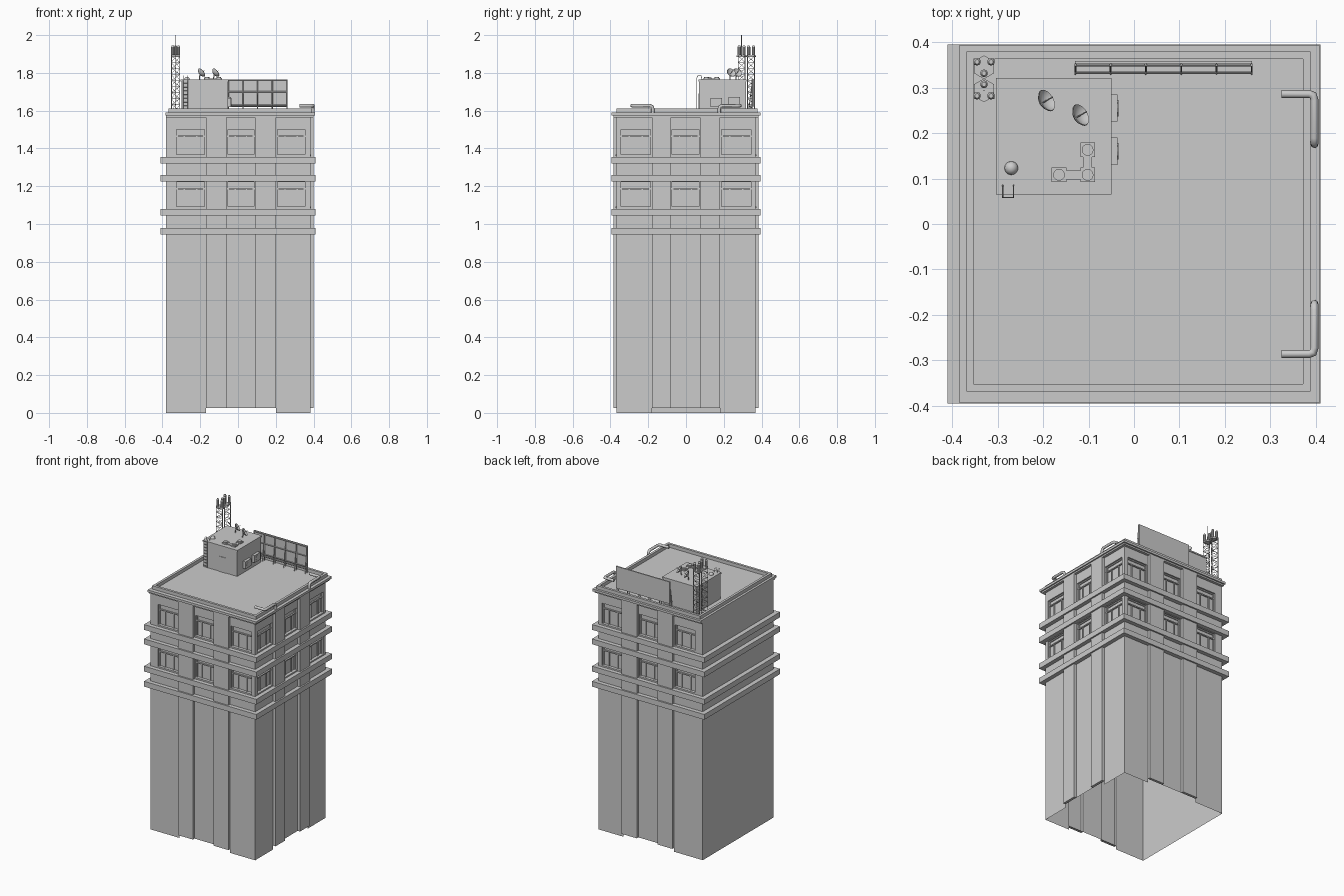
import bpy, bmesh, math
from mathutils import Vector, Matrix

if "Cube" in bpy.data.objects:
    bpy.data.objects.remove(bpy.data.objects["Cube"])

def finish(name, bm, smooth=False, weld=False):
    if weld:
        bmesh.ops.remove_doubles(bm, verts=bm.verts, dist=1e-5)
        bmesh.ops.recalc_face_normals(bm, faces=bm.faces)
    me = bpy.data.meshes.new(name)
    bm.to_mesh(me)
    bm.free()
    ob = bpy.data.objects.new(name, me)
    bpy.context.collection.objects.link(ob)
    if smooth:
        bpy.context.view_layer.objects.active = ob
        ob.select_set(True)
        bpy.ops.object.shade_smooth_by_angle()
        ob.select_set(False)
    return ob

def box(bm, x0, x1, y0, y1, z0, z1):
    m = Matrix.Translation(((x0+x1)/2, (y0+y1)/2, (z0+z1)/2)) @ Matrix.Diagonal((abs(x1-x0), abs(y1-y0), z1-z0, 1))
    bmesh.ops.create_cube(bm, size=1, matrix=m)

def rod(bm, a, b, r, n=4, r2=None):
    a, b = Vector(a), Vector(b)
    d = b - a
    m = Matrix.Translation((a+b)/2) @ d.to_track_quat('Z', 'Y').to_matrix().to_4x4()
    bmesh.ops.create_cone(bm, cap_ends=True, segments=n, radius1=r,
                          radius2=r if r2 is None else r2, depth=d.length, matrix=m)

def ring(bm, x0, x1, y0, y1, z0, z1, t):
    loops = []
    for z, i in ((z0, 0), (z1, 0), (z1, t), (z0, t)):
        loops.append([bm.verts.new(p) for p in ((x0+i, y0+i, z), (x1-i, y0+i, z), (x1-i, y1-i, z), (x0+i, y1-i, z))])
    for k in range(4):
        A, B = loops[k], loops[(k+1) % 4]
        for j in range(4):
            bm.faces.new((A[j], A[(j+1) % 4], B[(j+1) % 4], B[j]))

# ---- tower shell: open at the bottom, piers and window bays on three sides
D, REC, TOP, LIFT = 0.017, 0.016, 1.578, 0.025
FLOORS = ((1.085, 1.222), (1.36, 1.50))
shell, frames = bmesh.new(), bmesh.new()

def quad(*pts):
    shell.faces.new([shell.verts.new(p) for p in pts])

def bay(P, u0, u1, w0, w1, zb):
    us = (u0, w0, w1, u1)
    zs = (zb, FLOORS[0][0], FLOORS[0][1], FLOORS[1][0], FLOORS[1][1], TOP)
    for i in range(3):
        for j in range(5):
            a, b, c, d = us[i], us[i+1], zs[j], zs[j+1]
            if i == 1 and j in (1, 3):
                window(P, a, b, c, d)
            else:
                quad(P(a, D, c), P(b, D, c), P(b, D, d), P(a, D, d))

def window(P, a, b, c, d):
    e = D + REC
    quad(P(a, e, c), P(b, e, c), P(b, e, d), P(a, e, d))
    rim = ((a, c), (b, c), (b, d), (a, d))
    for k in range(4):
        p, q = rim[k], rim[(k+1) % 4]
        quad(P(p[0], D, p[1]), P(q[0], D, q[1]), P(q[0], e, q[1]), P(p[0], e, p[1]))
    # frame bars: jambs, mullions, head, sill and transom
    def bar(s0, s1, z0, z1, out=0.006):
        p, q = P(s0, e-out, z0), P(s1, e, z1)
        box(frames, p[0], q[0], p[1], q[1], z0, z1)
    t = 0.007
    tr = c + (d-c)*0.72
    bar(a, a+t, c, d)
    bar(b-t, b, c, d)
    bar(a, b, d-t, d)
    bar(a, b, tr, tr+t, 0.009)
    bar(a, b, c, c+t, 0.02)
    for f in (0.28, 0.72):
        m = a + (b-a)*f
        bar(m-t/2, m+t/2, c, tr)

def side(P, start, end, bays):
    (l, p0), (p1, p2), (p3, r) = bays
    bay(P, start, p0, max(l, start), p0-0.008, 0)
    bay(P, p1, p2, p1+0.006, p2-0.006, LIFT)
    bay(P, p3, end, p3+0.008, min(r, end), 0)
    for a, b in ((p0, p1), (p2, p3)):
        quad(P(a, 0, LIFT), P(b, 0, LIFT), P(b, 0, TOP), P(a, 0, TOP))
        quad(P(a, 0, LIFT), P(b, 0, LIFT), P(b, D, LIFT), P(a, D, LIFT))
        for u in (a, b):
            quad(P(u, 0, LIFT), P(u, D, LIFT), P(u, D, TOP), P(u, 0, TOP))

YB, XB = 0.385-D, 0.40-D
fb = ((-0.325, -0.17), (-0.06, 0.09), (0.20, 0.355))
rb = ((-0.345, -0.18), (-0.08, 0.075), (0.18, 0.345))
side(lambda u, d, z: (u, -0.385+d, z), -0.38, XB, fb)
side(lambda u, d, z: (u, 0.385-d, z), -0.38, XB, fb)
side(lambda u, d, z: (0.40-d, u, z), -YB, YB, rb)
quad((-0.38, -YB, 0), (-0.38, YB, 0), (-0.38, YB, TOP), (-0.38, -YB, TOP))
finish("tower_shell", shell, weld=True)
finish("window_frames", frames)

# ---- belt ledges, bay heads, cornice and parapet
bm = bmesh.new()
for z in (0.945, 1.045, 1.225, 1.32):
    ring(bm, -0.41, 0.41, -0.395, 0.395, z, z+0.035, 0.031)
finish("belt_ledges", bm, weld=True)
bm = bmesh.new()
ring(bm, -0.38, 0.40, -0.385, 0.385, 1.565, 1.577, 0.018)
finish("bay_heads", bm, weld=True)
bm = bmesh.new()
box(bm, -0.384, 0.408, -0.394, 0.394, 1.575, 1.59)
finish("roof_slab", bm)
bm = bmesh.new()
ring(bm, -0.369, 0.388, -0.368, 0.379, 1.588, 1.612, 0.016)
finish("parapet", bm, weld=True)

# ---- rooftop hut with its door, wall units and roof vents
bm = bmesh.new()
box(bm, -0.30, -0.054, 0.069, 0.317, 1.59, 1.757)
box(bm, -0.304, -0.05, 0.065, 0.321, 1.755, 1.764)
box(bm, -0.19, -0.135, 0.066, 0.07, 1.59, 1.69)
finish("roof_hut", bm)
bm = bmesh.new()
for y, z in ((0.13, 1.62), (0.225, 1.625)):
    box(bm, -0.056, -0.036, y, y+0.06, z, z+0.047)
    rod(bm, (-0.037, y+0.03, z+0.023), (-0.034, y+0.03, z+0.023), 0.018, 12)
finish("wall_units", bm)
bm = bmesh.new()
for x, y in ((-0.165, 0.108), (-0.102, 0.108), (-0.102, 0.163)):
    box(bm, x-0.016, x+0.016, y-0.016, y+0.016, 1.762, 1.772)
    rod(bm, (x, y, 1.77), (x, y, 1.778), 0.013, 12)
box(bm, -0.165, -0.102, 0.098, 0.118, 1.762, 1.769)
box(bm, -0.112, -0.092, 0.108, 0.163, 1.762, 1.769)
finish("roof_vents", bm)
bm = bmesh.new()
bmesh.ops.create_uvsphere(bm, u_segments=16, v_segments=8, radius=0.015, matrix=Matrix.Translation((-0.27, 0.123, 1.764)))
finish("vent_dome", bm, smooth=True)

# ---- hooked ladder on the hut front
bm = bmesh.new()
for x in (-0.289, -0.265):
    pts = [(x, 0.058, 1.595), (x, 0.058, 1.775), (x, 0.064, 1.785), (x, 0.08, 1.785), (x, 0.086, 1.762)]
    for a, b in zip(pts, pts[1:]):
        rod(bm, a, b, 0.0015)
for i in range(9):
    rod(bm, (-0.289, 0.058, 1.605+i*0.02), (-0.265, 0.058, 1.605+i*0.02), 0.0013)
finish("hut_ladder", bm)

# ---- two satellite dishes, shallow open bowls on short posts
def dish(name, c):
    bm = bmesh.new()
    axis = Vector((0.72, 0.42, 0.55)).normalized()
    m = Matrix.Translation(c) @ axis.to_track_quat('Z', 'Y').to_matrix().to_4x4()
    prof = [(0.0, -0.008), (0.010, -0.006), (0.019, -0.001), (0.026, 0.006), (0.025, 0.008), (0.018, 0.001), (0.0, -0.005)]
    vs = [bm.verts.new((r, 0, z)) for r, z in prof]
    es = [bm.edges.new(p) for p in zip(vs, vs[1:])]
    bmesh.ops.spin(bm, geom=vs+es, cent=(0, 0, 0), axis=(0, 0, 1), angle=math.tau, steps=20)
    bmesh.ops.remove_doubles(bm, verts=bm.verts, dist=1e-5)
    bmesh.ops.recalc_face_normals(bm, faces=bm.faces)
    bmesh.ops.transform(bm, matrix=m, verts=bm.verts)
    c = Vector(c)
    rod(bm, (c.x-0.008, c.y-0.004, 1.762), c-axis*0.006, 0.003, 6)
    rod(bm, c-axis*0.005, c+axis*0.025, 0.0015)
    finish(name, bm, smooth=True)
dish("dish_a", (-0.197, 0.269, 1.798))
dish("dish_b", (-0.122, 0.237, 1.798))

# ---- billboard panel facing the back, with frame and braces
bm = bmesh.new()
box(bm, -0.13, 0.26, 0.353, 0.359, 1.622, 1.766)
finish("billboard_panel", bm)
bm = bmesh.new()
for i in range(6):
    x = -0.129 + i*0.0776
    rod(bm, (x, 0.35, 1.59), (x, 0.35, 1.766), 0.003)
    rod(bm, (x, 0.33, 1.59), (x, 0.352, 1.76), 0.002)
    rod(bm, (x, 0.33, 1.625), (x, 0.352, 1.625), 0.002)
for y, z in ((0.333, 1.622), (0.349, 1.63), (0.349, 1.70), (0.349, 1.762)):
    rod(bm, (-0.13, y, z), (0.26, y, z), 0.003)
finish("billboard_frame", bm)

# ---- triangular lattice masts topped with antenna drums
def mast(name, cy, s):
    bm = bmesh.new()
    legs = [(-0.352, cy+s*0.017), (-0.308, cy+s*0.017), (-0.33, cy-s*0.019)]
    n, z0, h = 9, 1.60, 0.032
    for k in range(3):
        a, b = legs[k], legs[(k+1) % 3]
        rod(bm, (*a, 1.59), (*a, 1.90), 0.0022)
        for i in range(n):
            z = z0 + i*h
            rod(bm, (*a, z), (*b, z), 0.0013)
            p, q = (a, b) if i % 2 else (b, a)
            rod(bm, (*p, z), (*q, z+h), 0.0011)
        x, y = -0.33+(a[0]+0.33)*0.7, cy+(a[1]-cy)*0.7
        rod(bm, (x, y, 1.895), (x, y, 1.938), 0.0085, 10)
        rod(bm, (x, y, 1.938), (x, y, 1.945), 0.0085, 10, 0.005)
    rod(bm, (-0.33, cy, 1.884), (-0.33, cy, 1.893), 0.026, 6)
    if s < 0:
        rod(bm, (-0.33, cy, 1.89), (-0.33, cy, 2.0), 0.0015)
    finish(name, bm)
mast("mast_back", 0.345, 1)
mast("mast_front", 0.294, -1)

# ---- mirrored bent pipes over the right parapet
def pipe(name, s):
    cu = bpy.data.curves.new(name, 'CURVE')
    cu.dimensions = '3D'
    cu.bevel_depth, cu.bevel_resolution, cu.use_fill_caps = 0.009, 2, True
    pts = [(0.325, 0.286, 1.626), (0.385, 0.286, 1.626), (0.394, 0.283, 1.626), (0.397, 0.272, 1.626),
           (0.397, 0.19, 1.626), (0.397, 0.18, 1.622), (0.397, 0.176, 1.61), (0.397, 0.176, 1.585)]
    sp = cu.splines.new('POLY')
    sp.points.add(len(pts)-1)
    for p, (x, y, z) in zip(sp.points, pts):
        p.co = (x, s*y, z, 1)
    bpy.context.collection.objects.link(bpy.data.objects.new(name, cu))
pipe("roof_pipe_back", 1)
pipe("roof_pipe_front", -1)
